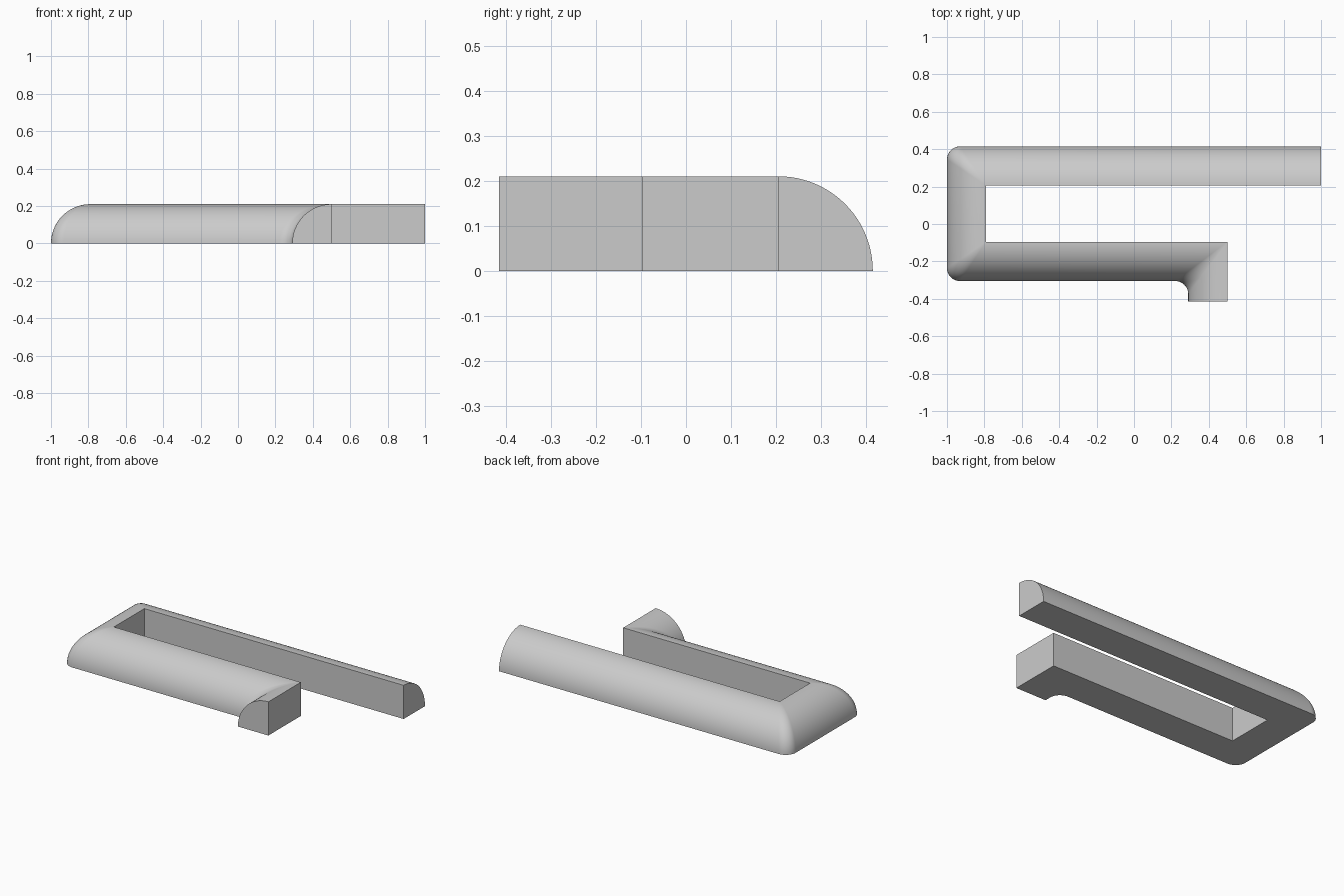
import bpy, bmesh
from math import sin, cos, pi, radians
from mathutils import Vector

if "Cube" in bpy.data.objects:
    bpy.data.objects.remove(bpy.data.objects["Cube"], do_unlink=True)

RADIUS = 0.21      # quarter-round profile
ROUNDING = 1 / 3   # corner radius as a share of the distance from the inner wall
PROFILE_STEPS = 24
CORNER_STEPS = 12

# Inner wall of the rail, with the rounded side to the right of travel
path = [Vector(p) for p in [(1, 0.205), (-0.79, 0.205), (-0.79, -0.095),
                            (0.5, -0.095), (0.5, -0.415)]]
dirs = [(b - a).normalized() for a, b in zip(path, path[1:])]


def right_of(d):
    return Vector((d.y, -d.x))


def offset_path(dist):
    """Path moved outward by dist, its corners rounded in proportion."""
    pts = [path[0] + right_of(dirs[0]) * dist]
    r = dist * ROUNDING
    for corner, d0, d1 in zip(path[1:], dirs, dirs[1:]):
        tip = corner + (right_of(d0) + right_of(d1)) * dist
        centre = tip + (d1 - d0) * r
        for i in range(CORNER_STEPS + 1):
            a = pi / 2 * i / CORNER_STEPS
            pts.append(centre - d1 * r * cos(a) + d0 * r * sin(a))
    pts.append(path[-1] + right_of(dirs[-1]) * dist)
    return pts


# Closed section: inner foot, then the arc from the top edge down to the outer foot
section = [(0, 0)]
for i in range(PROFILE_STEPS + 1):
    a = pi / 2 * i / PROFILE_STEPS
    section.append((RADIUS * sin(a), RADIUS * cos(a)))

# Sweep the section along the path
bm = bmesh.new()
rows = [[bm.verts.new((p.x, p.y, z)) for p in offset_path(d)] for d, z in section]
for k, row in enumerate(rows):
    nxt = rows[(k + 1) % len(rows)]
    for j in range(len(row) - 1):
        bm.faces.new((row[j], row[j + 1], nxt[j + 1], nxt[j]))
for end in (0, -1):
    bm.faces.new([row[end] for row in rows])
bmesh.ops.remove_doubles(bm, verts=bm.verts[:], dist=1e-5)
bmesh.ops.recalc_face_normals(bm, faces=bm.faces[:])

mesh = bpy.data.meshes.new("hooked_rail")
bm.to_mesh(mesh)
bm.free()
rail = bpy.data.objects.new("hooked_rail", mesh)
bpy.context.collection.objects.link(rail)

# Plain grey material
grey = bpy.data.materials.new("light_grey")
grey.use_nodes = True
colour = (0.6, 0.6, 0.6, 1)
grey.diffuse_color = colour
grey.node_tree.nodes["Principled BSDF"].inputs["Base Color"].default_value = colour
mesh.materials.append(grey)

bpy.ops.object.select_all(action="DESELECT")
rail.select_set(True)
bpy.context.view_layer.objects.active = rail
bpy.ops.object.shade_smooth_by_angle(angle=radians(30))
